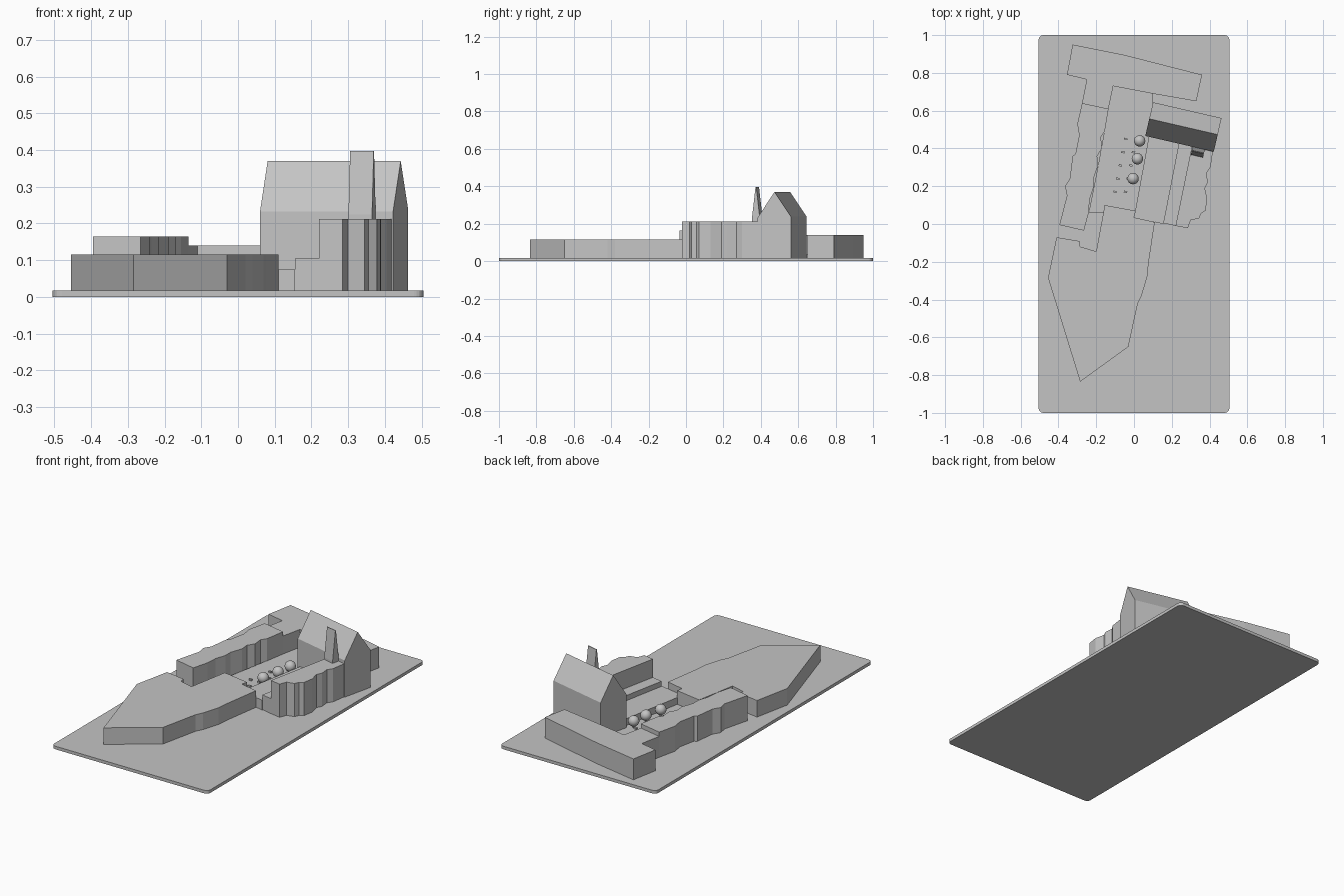
import bpy, bmesh, math
from mathutils import Matrix, Vector

cube = bpy.data.objects.get("Cube")
if cube:
    bpy.data.objects.remove(cube, do_unlink=True)

grey = bpy.data.materials.new("model_grey")
grey.use_nodes = True
grey.diffuse_color = (0.55, 0.55, 0.55, 1)
grey.node_tree.nodes["Principled BSDF"].inputs["Base Color"].default_value = grey.diffuse_color

TILT = math.radians(-13)   # the whole complex is turned on its plate
GROUND = 0.018


def finish(name, bm):
    bmesh.ops.recalc_face_normals(bm, faces=bm.faces)
    mesh = bpy.data.meshes.new(name)
    bm.to_mesh(mesh)
    bm.free()
    mesh.materials.append(grey)
    obj = bpy.data.objects.new(name, mesh)
    bpy.context.collection.objects.link(obj)
    return obj


def extrude(name, points, shift):
    """Closed outline extruded along a vector."""
    bm = bmesh.new()
    face = bm.faces.new([bm.verts.new(p) for p in points])
    new = bmesh.ops.extrude_face_region(bm, geom=[face])["geom"]
    verts = [v for v in new if isinstance(v, bmesh.types.BMVert)]
    bmesh.ops.translate(bm, verts=verts, vec=shift)
    return finish(name, bm)


def block(name, outline, top, bottom=0.01):
    return extrude(name, [(x, y, bottom) for x, y in outline], (0, 0, top - bottom))


def gable(name, centre, length, profile):
    """Cross-section (across, height) swept along the tilted ridge."""
    obj = extrude(name, [(-length / 2, a, h) for a, h in profile], (length, 0, 0))
    obj.data.transform(Matrix.Translation((*centre, 0)) @ Matrix.Rotation(TILT, 4, 'Z'))
    return obj


# Base plate with rounded corners
R = 0.025
corners = [(0.505 - R, 1 - R, 0), (R - 0.505, 1 - R, 90),
           (R - 0.505, R - 1, 180), (0.505 - R, R - 1, 270)]
plate = [(x + R * math.cos(math.radians(a + s * 15)), y + R * math.sin(math.radians(a + s * 15)))
         for x, y, a in corners for s in range(7)]
block("base_plate", plate, GROUND, 0)

# Long pointed building at the front
block("front_building", [
    (-0.455, -0.285), (-0.285, -0.835), (-0.03, -0.65), (0.02, -0.42), (0.04, -0.38),
    (0.07, -0.28), (0.078, -0.2), (0.11, 0.01), (0.0, 0.035), (0.01, 0.07),
    (-0.155, 0.1), (-0.2, -0.145), (-0.285, -0.12), (-0.29, -0.09), (-0.41, -0.07)], 0.115)

# Side wing with stepped facades
block("west_wing", [
    (-0.395, -0.005), (-0.265, -0.035), (-0.24, 0.06), (-0.235, 0.13), (-0.215, 0.19),
    (-0.215, 0.24), (-0.19, 0.31), (-0.195, 0.36), (-0.17, 0.4), (-0.175, 0.46),
    (-0.155, 0.49), (-0.135, 0.61), (-0.275, 0.64), (-0.3, 0.53), (-0.29, 0.47),
    (-0.31, 0.37), (-0.325, 0.36), (-0.34, 0.24), (-0.365, 0.2), (-0.355, 0.15)], 0.165)

# Low bar building at the back
block("back_building", [
    (-0.325, 0.95), (-0.05, 0.895), (0.36, 0.79), (0.33, 0.65), (0.1, 0.69),
    (-0.11, 0.73), (-0.135, 0.61), (-0.275, 0.64), (-0.25, 0.765), (-0.355, 0.79)], 0.14)

# Raised courtyard floor between the wings
block("courtyard_floor", [
    (-0.24, 0.06), (-0.155, 0.06), (0.0, 0.03), (0.09, 0.45), (0.1, 0.69),
    (-0.11, 0.73), (-0.135, 0.61), (-0.19, 0.31)], 0.035)

# Terraces rising to the high wing
block("lower_terrace", [(-0.0, 0.035), (0.155, 0.0), (0.24, 0.43), (0.08, 0.47)], 0.075)
block("middle_terrace", [(0.155, 0.005), (0.22, -0.01), (0.31, 0.42), (0.24, 0.44)], 0.105)
block("high_wing", [
    (0.22, -0.01), (0.285, -0.022), (0.3, 0.02), (0.345, 0.03), (0.355, 0.055),
    (0.378, 0.07), (0.388, 0.13), (0.375, 0.19), (0.39, 0.22), (0.385, 0.27),
    (0.405, 0.3), (0.42, 0.4), (0.31, 0.43)], 0.212)

# Tall hall with a pitched roof, and the thin wedge tower in front of it
gable("hall", (0.262, 0.515), 0.372,
      [(-0.093, 0.01), (0.09, 0.01), (0.09, 0.238), (0, 0.37), (-0.093, 0.232)])
gable("wedge_tower", (0.338, 0.381), 0.066,
      [(-0.022, 0.15), (0.022, 0.15), (0.022, 0.225), (0.002, 0.397), (-0.002, 0.397), (-0.022, 0.225)])

# Courtyard trees
for i, (x, y) in enumerate([(0.03, 0.44), (0.018, 0.345), (-0.005, 0.24)]):
    bm = bmesh.new()
    bmesh.ops.create_uvsphere(bm, u_segments=24, v_segments=12, radius=0.03,
                              matrix=Matrix.Translation((x, y, 0.073)))
    for f in bm.faces:
        f.smooth = True
    bmesh.ops.create_cone(bm, cap_ends=True, segments=10, radius1=0.006, radius2=0.006,
                          depth=0.035, matrix=Matrix.Translation((x, y, 0.045)))
    finish(f"tree_{i + 1}", bm)

# Small courtyard benches in two rows
for row in range(2):
    for k in range(5):
        spot = Vector((-0.1 + 0.055 * row, 0.17 + 0.07 * k, 0.038))
        spot.x += 0.2 * (spot.y - 0.17)
        bm = bmesh.new()
        bmesh.ops.create_cube(bm, size=1, matrix=Matrix.Translation(spot)
                              @ Matrix.Rotation(TILT, 4, 'Z') @ Matrix.Diagonal((0.018, 0.01, 0.012, 1)))
        finish(f"bench_{row + 1}_{k + 1}", bm)
